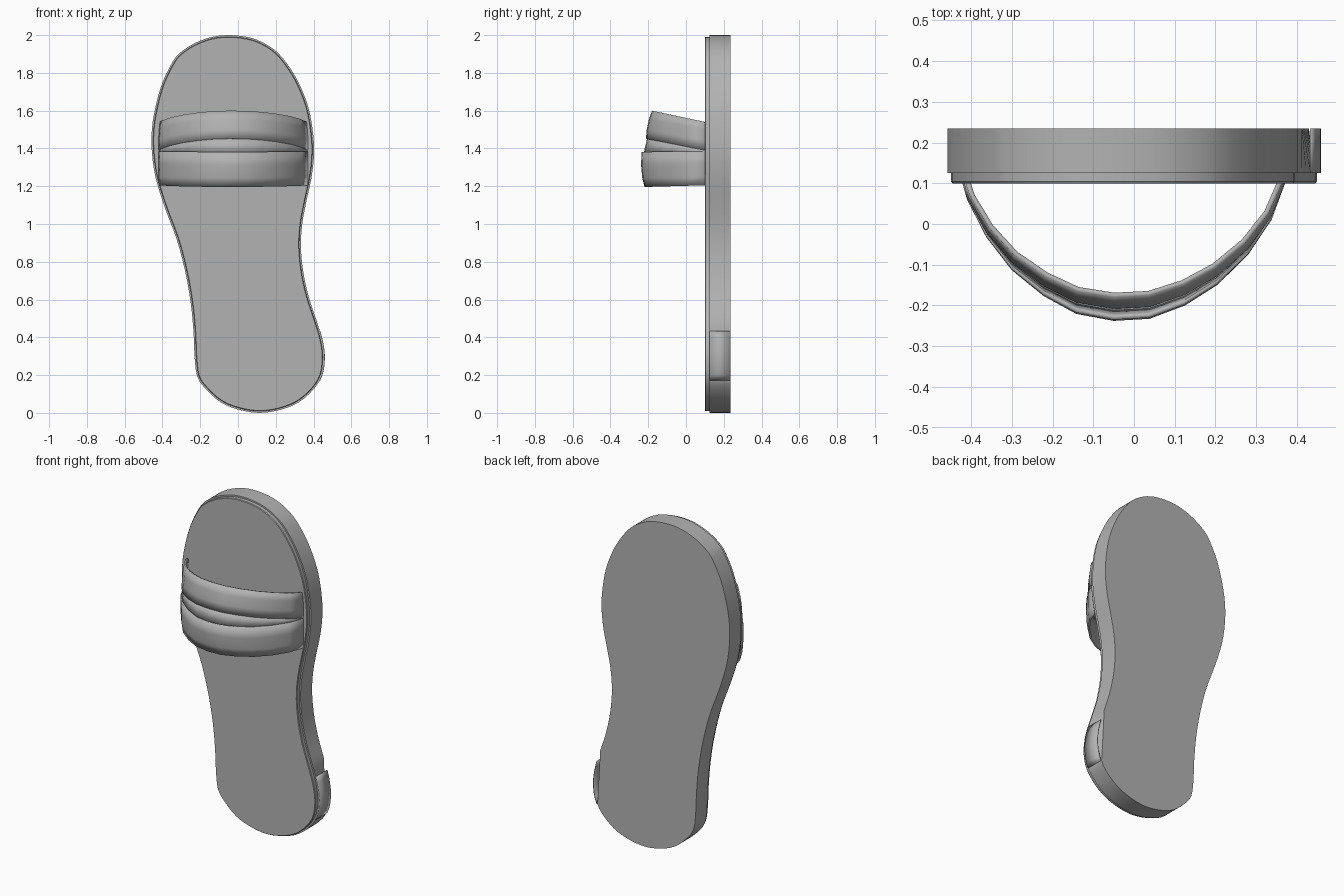
import bpy, bmesh, math
from mathutils import Vector

if "Cube" in bpy.data.objects:
    bpy.data.objects.remove(bpy.data.objects["Cube"])

grey = bpy.data.materials.new("plain grey")
grey.diffuse_color = (0.45, 0.45, 0.45, 1)
grey.use_nodes = True
grey.node_tree.nodes["Principled BSDF"].inputs["Base Color"].default_value = grey.diffuse_color

# Foot outline (x, z), clockwise from the toe tip
KEYS = [(-.05, 2), (.05, 1.99), (.13, 1.962), (.21, 1.908), (.28, 1.82), (.33, 1.73),
        (.372, 1.62), (.395, 1.5), (.403, 1.38), (.39, 1.25), (.362, 1.12), (.34, 1),
        (.333, .88), (.345, .75), (.373, .62), (.412, .5), (.443, .4), (.458, .3),
        (.445, .2), (.4, .125), (.32, .055), (.22, .015), (.11, 0), (0, .018),
        (-.09, .055), (-.165, .12), (-.215, .19), (-.23, .3), (-.235, .42), (-.25, .58),
        (-.28, .75), (-.325, .92), (-.385, 1.08), (-.435, 1.24), (-.456, 1.38),
        (-.456, 1.5), (-.437, 1.62), (-.4, 1.75), (-.345, 1.86), (-.305, 1.908),
        (-.23, 1.957), (-.14, 1.99)]


def smooth_loop(keys, steps=3):
    """Closed Catmull-Rom curve through the key points."""
    p = [Vector(k) for k in keys]
    n, out = len(p), []
    for i in range(n):
        a, b, c, d = p[i - 1], p[i], p[(i + 1) % n], p[(i + 2) % n]
        for s in range(steps):
            t = s / steps
            out.append(.5 * (2 * b + (c - a) * t + (2 * a - 5 * b + 4 * c - d) * t * t
                             + (3 * b - a - 3 * c + d) * t ** 3))
    return out


def inset(loop, dist):
    out = []
    for i, p in enumerate(loop):
        t = (loop[(i + 1) % len(loop)] - loop[i - 1]).normalized()
        out.append(p + Vector((t.y, -t.x)) * dist)
    return out


def finish(bm, name, angle=30):
    bmesh.ops.recalc_face_normals(bm, faces=bm.faces)
    me = bpy.data.meshes.new(name)
    bm.to_mesh(me)
    bm.free()
    me.materials.append(grey)
    ob = bpy.data.objects.new(name, me)
    bpy.context.collection.objects.link(ob)
    bpy.ops.object.select_all(action='DESELECT')
    ob.select_set(True)
    bpy.context.view_layer.objects.active = ob
    bpy.ops.object.shade_smooth_by_angle(angle=math.radians(angle))
    return ob


def grid(bm, rows, closed):
    """Skin rows of points with quads; return the vertex rows."""
    vs = [[bm.verts.new(p) for p in r] for r in rows]
    n = len(rows[0])
    for a, b in zip(vs, vs[1:]):
        for i in range(n if closed else n - 1):
            j = (i + 1) % n
            bm.faces.new((a[i], a[j], b[j], b[i]))
    return vs


def slab(name, rings):
    """Closed slab through (loop, y) rings."""
    bm = bmesh.new()
    vs = grid(bm, [[(p.x, y, p.y) for p in loop] for loop, y in rings], True)
    bm.faces.new(vs[0])
    bm.faces.new(vs[-1])
    return finish(bm, name)


def sheet(name, rows, thickness, offset):
    bm = bmesh.new()
    grid(bm, rows, False)
    ob = finish(bm, name)
    mod = ob.modifiers.new("thickness", 'SOLIDIFY')
    mod.thickness, mod.offset = thickness, offset
    return ob


outline = smooth_loop(KEYS)

# Sole: the back edge runs straight across the heel bulge
LOW, HIGH = (.43, .165), (.411, .5)
back = []
for p in outline:
    q = p.copy()
    if p.x > .3 and LOW[1] < p.y < HIGH[1]:
        t = (p.y - LOW[1]) / (HIGH[1] - LOW[1])
        q.x = min(p.x, LOW[0] + t * (HIGH[0] - LOW[0]))
    back.append(q)
slab("sole", [(outline, .125), (back, .235)])

# Thin upright wall around the heel bulge
bulge = [p for p in outline if p.x > .3 and .16 < p.y < .46]
sheet("heel_wall", [[(p.x, y, p.y) for p in bulge] for y in (.125, .235)], .004, 0)

# Insole, stepped slightly inwards
slab("insole", [(inset(outline, .012), .1), (inset(outline, .009), .104),
                (inset(outline, .009), .126)])

# Strap arch seen from above (x, y)
ARCH = [(-.422, .102), (-.41, .06), (-.363, -.03), (-.3, -.11), (-.222, -.172),
        (-.142, -.215), (-.05, -.232), (.038, -.227), (.125, -.195), (.205, -.145),
        (.28, -.073), (.338, .012), (.372, .102)]


def strap(name, profile):
    """Profile rows: height at ends, height at crown, y at crown, width scale."""
    rows = []
    for z_end, z_top, y_top, wide in profile:
        row = []
        for x, y in ARCH:
            f = (.102 - y) / .334
            row.append((-.025 + (x + .025) * wide, .102 + f * (y_top - .102),
                        z_end + f * (z_top - z_end)))
        rows.append(row)
    sheet(name, rows, .012, -1)


strap("upper_strap", [(1.39, 1.452, -.212, 1), (1.44, 1.5, -.208, 1),
                      (1.5, 1.555, -.196, .99), (1.54, 1.6, -.18, .98)])
strap("middle_strap", [(1.375, 1.375, -.224, .995), (1.395, 1.46, -.204, .99)])
strap("lower_strap", [(1.205, 1.196, -.22, .99), (1.25, 1.245, -.232, 1),
                      (1.32, 1.315, -.238, 1), (1.385, 1.382, -.235, 1)])
